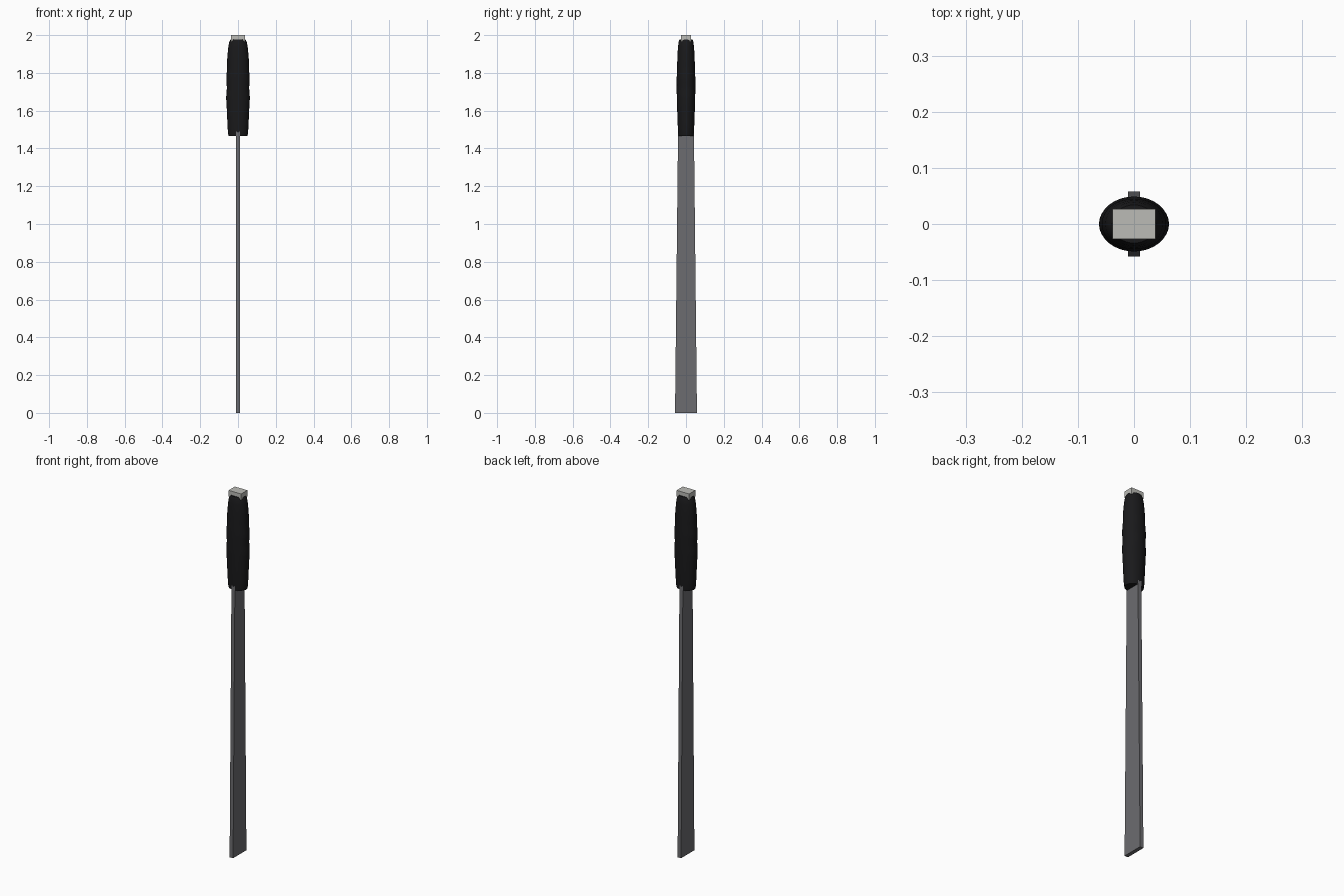
import bpy, bmesh, math

if "Cube" in bpy.data.objects:
    bpy.data.objects.remove(bpy.data.objects["Cube"])


def material(name, rgb):
    m = bpy.data.materials.new(name)
    m.diffuse_color = (*rgb, 1)
    m.use_nodes = True
    m.node_tree.nodes["Principled BSDF"].inputs["Base Color"].default_value = m.diffuse_color
    return m


def loft(name, rings, mat, smooth=False):
    """Skin a stack of equal-length point rings and cap both ends."""
    bm = bmesh.new()
    loops = [[bm.verts.new(p) for p in ring] for ring in rings]
    for a, b in zip(loops, loops[1:]):
        n = len(a)
        for i in range(n):
            bm.faces.new((a[i], a[(i + 1) % n], b[(i + 1) % n], b[i]))
    bm.faces.new(loops[0][::-1])
    bm.faces.new(loops[-1])
    mesh = bpy.data.meshes.new(name)
    bm.to_mesh(mesh)
    bm.free()
    obj = bpy.data.objects.new(name, mesh)
    bpy.context.collection.objects.link(obj)
    mesh.materials.append(mat)
    if smooth:
        bpy.context.view_layer.objects.active = obj
        obj.select_set(True)
        bpy.ops.object.shade_smooth_by_angle(angle=math.radians(40))
        obj.select_set(False)
    return obj


def rect(hx, hy, z):
    return [(-hx, -hy, z), (hx, -hy, z), (hx, hy, z), (-hx, hy, z)]


def oval(rx, ry, z, sides=32):
    return [(rx * math.cos(2 * math.pi * i / sides),
             ry * math.sin(2 * math.pi * i / sides), z) for i in range(sides)]


steel = material("blade_steel", (0.15, 0.15, 0.16))
rubber = material("grip_rubber", (0.01, 0.01, 0.011))
cap = material("cap_metal", (0.5, 0.5, 0.47))

# Flat blade, tapering towards the grip
loft("blade", [rect(0.0105, 0.058, 0), rect(0.0105, 0.042, 1.49)], steel)

# Oval grip with shallow finger swells: z, x radius, y radius
profile = [
    (1.467, 0.050, 0.041), (1.48, 0.053, 0.042), (1.53, 0.056, 0.044),
    (1.58, 0.058, 0.046), (1.62, 0.060, 0.047), (1.66, 0.0625, 0.048),
    (1.69, 0.0620, 0.049), (1.72, 0.0585, 0.049), (1.75, 0.0615, 0.049),
    (1.78, 0.0620, 0.049), (1.81, 0.0585, 0.048), (1.84, 0.0575, 0.047),
    (1.87, 0.0575, 0.046), (1.90, 0.055, 0.045), (1.94, 0.051, 0.042),
    (1.965, 0.046, 0.039), (1.978, 0.039, 0.034),
]
loft("grip", [oval(rx, ry, z) for z, rx, ry in profile], rubber, True)

# Rectangular tang cap on top
loft("end_cap", [rect(0.038, 0.027, 1.965), rect(0.038, 0.027, 2.0)], cap)
